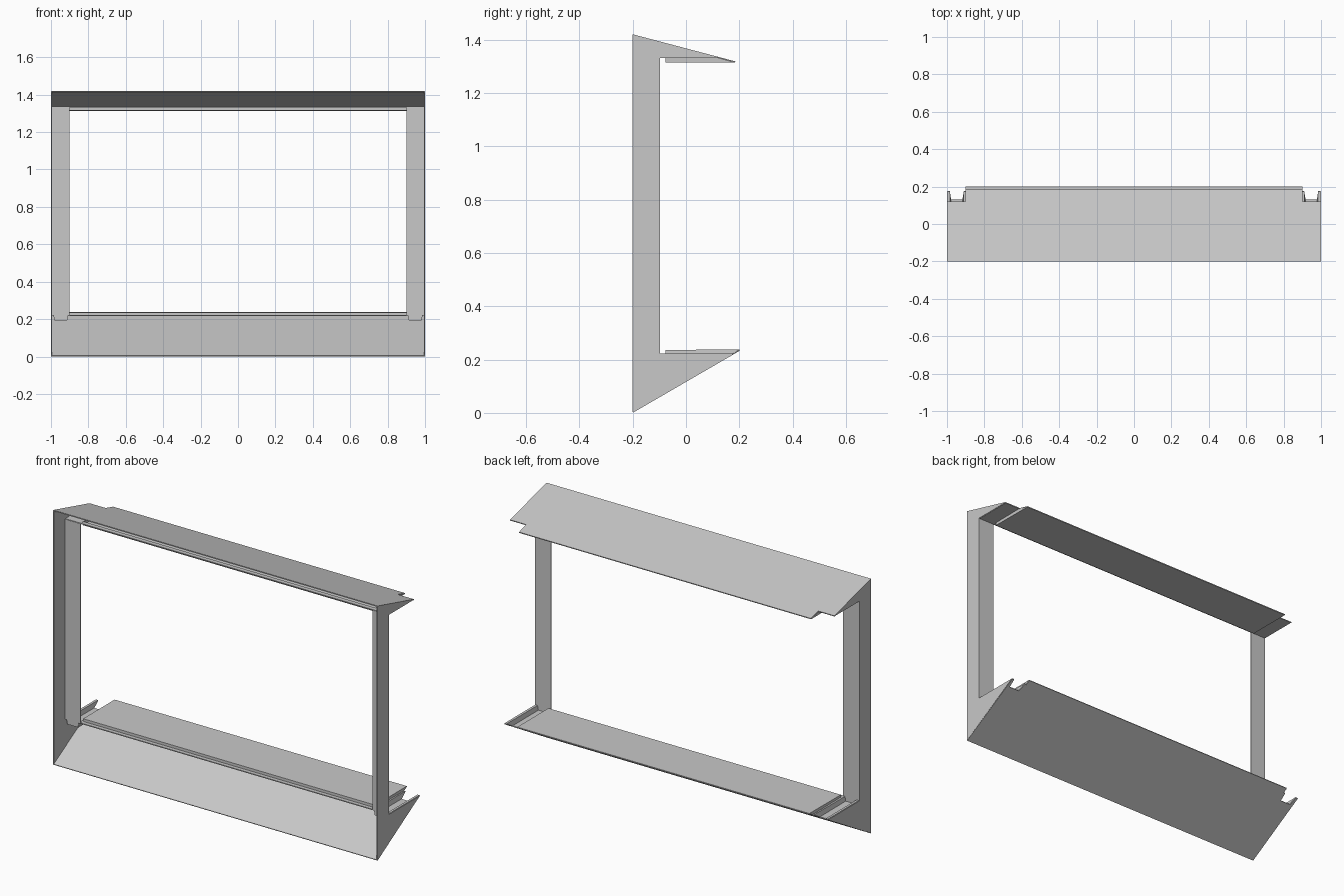
import bpy, bmesh

cube = bpy.data.objects.get("Cube")
if cube:
    bpy.data.objects.remove(cube, do_unlink=True)

grey = bpy.data.materials.new("sheet_grey")
grey.use_nodes = True
COLOUR = (0.58, 0.58, 0.58, 1)
grey.diffuse_color = COLOUR
grey.node_tree.nodes["Principled BSDF"].inputs["Base Color"].default_value = COLOUR

WALL = 0.005
FRONT, BACK = -0.2, 0.2      # depth limits
FRAME_Y, LIP_Y = -0.1, -0.075  # frame face and raised panel edge
SILL, SHELF, GROOVE = 0.22, 0.235, 0.195
HEAD, CEILING = 1.333, 1.316
EDGE, INNER = 1 - WALL / 2, 0.9


def base_z(y):
    return 0.003 + 0.58 * (y - FRONT)


def base_y(z):
    return FRONT + (z - 0.003) / 0.58


def roof_z(y):
    return 1.4175 - 0.264 * (y - FRONT)


def roof_y(z):
    return FRONT + (1.4175 - z) / 0.264


def sheet(name, faces):
    """Thin sheet-metal part made of flat polygons."""
    bm = bmesh.new()
    for pts in faces:
        bm.faces.new([bm.verts.new(p) for p in pts])
    bmesh.ops.remove_doubles(bm, verts=bm.verts[:], dist=0.0005)
    bmesh.ops.recalc_face_normals(bm, faces=bm.faces[:])
    mesh = bpy.data.meshes.new(name)
    bm.to_mesh(mesh)
    bm.free()
    mesh.materials.append(grey)
    obj = bpy.data.objects.new(name, mesh)
    bpy.context.collection.objects.link(obj)
    mod = obj.modifiers.new("thickness", "SOLIDIFY")
    mod.thickness = WALL
    mod.offset = 0
    return obj


def both_sides(half):
    return half + [(-x, v) for x, v in reversed(half)]


def liner(name, half, back_y, outer, raised):
    """Cross profile run back to the sloping skin, with a raised middle panel."""
    pts = both_sides(half)
    faces = []
    for (xa, za), (xb, zb) in zip(pts, pts[1:]):
        y0 = LIP_Y if raised in (za, zb) else FRAME_Y
        faces.append([(xa, y0, za), (xb, y0, zb),
                      (xb, back_y(zb), zb), (xa, back_y(za), za)])
    for a, b in (((FRAME_Y, outer), (LIP_Y, outer)), ((LIP_Y, outer), (LIP_Y, raised))):
        faces.append([(-INNER, *a), (INNER, *a), (INNER, *b), (-INNER, *b)])
    sheet(name, faces)


# Corner groove outline, from the outer side inwards
groove = [(EDGE, SILL), (0.985, SILL), (0.98, GROOVE), (0.915, GROOVE),
          (0.91, SILL), (INNER, SILL)]

# Sloping roof and base skins with notched rear corners
notch = roof_y(HEAD)
roof_half = [(1, FRONT), (1, notch), (INNER, notch), (INNER, roof_y(CEILING))]
sheet("roof_skin", [[(x, y, roof_z(y)) for x, y in both_sides(roof_half)]])
base_half = [(1, FRONT)] + [(x, base_y(z)) for x, z in groove] + [(INNER, BACK)]
sheet("base_skin", [[(x, y, base_z(y)) for x, y in both_sides(base_half)]])

# Inner sill and head panels
liner("sill_panel", groove + [(INNER, SHELF)], base_y, SILL, SHELF)
liner("head_panel", [(EDGE, HEAD), (INNER, HEAD), (INNER, CEILING)],
      roof_y, HEAD, CEILING)

# Side panels and the upright flanges behind them
side = [(FRONT, base_z(FRONT)), (base_y(SILL), SILL), (FRAME_Y, SILL),
        (FRAME_Y, HEAD), (roof_y(HEAD), HEAD), (FRONT, roof_z(FRONT))]
for label, s in (("left", 1), ("right", -1)):
    sheet(label + "_side_panel", [[(s * EDGE, y, z) for y, z in side]])
    upright = groove + [(INNER, HEAD), (EDGE, HEAD)]
    sheet(label + "_upright_flange", [[(s * x, FRAME_Y, z) for x, z in upright]])
